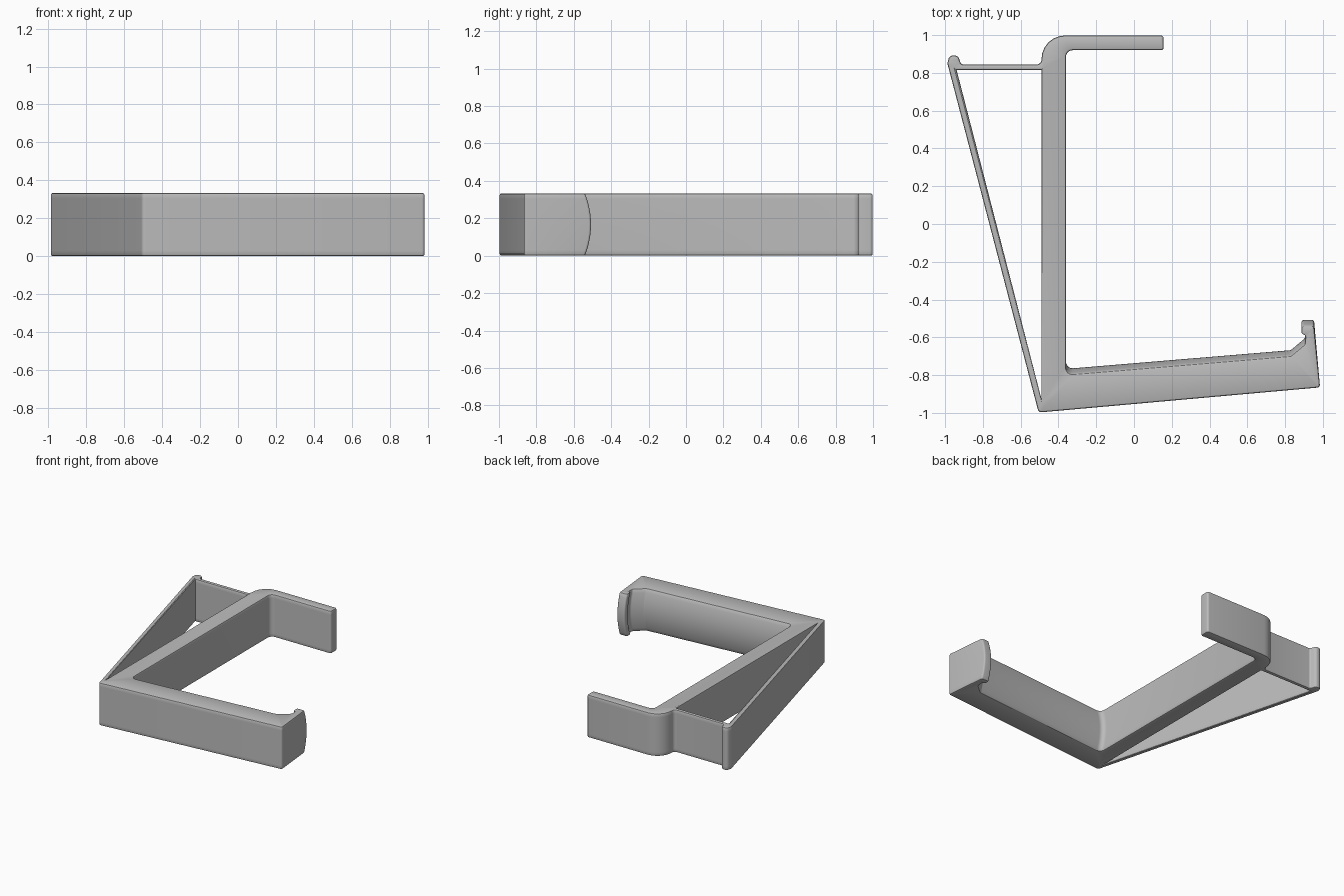
import bpy, bmesh, math
from mathutils import Vector

HEIGHT, BEVEL, CROWN = 0.333, 0.01, 0.032

cube = bpy.data.objects.get("Cube")
if cube:
    bpy.data.objects.remove(cube, do_unlink=True)

grey = bpy.data.materials.new("plain grey")
grey.use_nodes = True
grey.diffuse_color = (0.5, 0.5, 0.5, 1)
grey.node_tree.nodes["Principled BSDF"].inputs["Base Color"].default_value = (0.5, 0.5, 0.5, 1)


def rounded(corners, steps=6):
    """Fillet each corner (x, y, radius, crown); return points and crown weights."""
    out = []
    for i, (x, y, r, crown) in enumerate(corners):
        p = Vector((x, y))
        a = (Vector(corners[i - 1][:2]) - p).normalized()
        b = (Vector(corners[(i + 1) % len(corners)][:2]) - p).normalized()
        if r == 0:
            out.append((p, crown))
            continue
        half = a.angle(b) / 2
        centre = p + (a + b).normalized() * (r / math.sin(half))
        start = p + a * (r / math.tan(half)) - centre
        end = p + b * (r / math.tan(half)) - centre
        sweep = start.angle(end)
        for k in range(steps + 1):
            t = k / steps
            arc = (start * math.sin((1 - t) * sweep) + end * math.sin(t * sweep)) / math.sin(sweep)
            out.append((centre + arc, crown))
    return out


def inset(points, d):
    """Move every point into the solid, which lies left of the path."""
    out = []
    for i, (p, crown) in enumerate(points):
        e = (p - points[i - 1][0]).normalized()
        f = (points[(i + 1) % len(points)][0] - p).normalized()
        n = (Vector((-e.y, e.x)) + Vector((-f.y, f.x))).normalized()
        miter = min(2, 1 / max(0.1, n.dot(Vector((-e.y, e.x)))))
        out.append((p + n * d * miter, crown))
    return out


# Outer outline: arm, lip, spine, top hook, back plate and its bump
outer = rounded([
    (-0.505, -0.998, 0.02, 0), (0.985, -0.865, 0.015, 0),
    (0.953, -0.508, 0.013, 1), (0.887, -0.508, 0.013, 1),
    (0.887, -0.55, 0.012, 1), (0.907, -0.562, 0.01, 1),
    (0.905, -0.605, 0.02, 1), (0.83, -0.668, 0.02, 1),
    (-0.36, -0.767, 0.035, 1), (-0.36, 0.92, 0.035, 0),
    (0.157, 0.92, 0.015, 0), (0.157, 0.998, 0.015, 0),
    (-0.49, 0.998, 0.125, 0), (-0.49, 0.845, 0.025, 0),
    (-0.915, 0.845, 0.015, 0), (-0.932, 0.892, 0.025, 0),
    (-0.978, 0.892, 0.025, 0), (-0.988, 0.85, 0.02, 0),
])
# Triangular opening between the spine and the diagonal brace
opening = rounded([(-0.49, 0.815, 0, 0), (-0.49, -0.926, 0, 0), (-0.939, 0.815, 0, 0)])

# Layers from bottom to top: height and edge inset
low = [(0, BEVEL), (BEVEL * 0.3, BEVEL * 0.3)]
middle = [(BEVEL + (HEIGHT - 2 * BEVEL) * k / 16, 0) for k in range(17)]
layers = low + middle + [(HEIGHT - z, d) for z, d in reversed(low)]

bm = bmesh.new()
cap_edges = [[], []]
for path in (outer, opening):
    rings = []
    for z, d in layers:
        u = 2 * z / HEIGHT - 1
        # Crowned surfaces sag toward the two sides
        rings.append([bm.verts.new((p.x, p.y - crown * CROWN * u * u, z))
                      for p, crown in inset(path, d)])
    n = len(path)
    for lower, upper in zip(rings, rings[1:]):
        for i in range(n):
            j = (i + 1) % n
            bm.faces.new((lower[i], lower[j], upper[j], upper[i]))
    for edges, ring in zip(cap_edges, (rings[0], rings[-1])):
        edges += [bm.edges.get((ring[i - 1], ring[i])) for i in range(n)]

# Flat side faces with the opening left clear
for edges in cap_edges:
    bmesh.ops.triangle_fill(bm, use_beauty=True, edges=edges)
bmesh.ops.recalc_face_normals(bm, faces=bm.faces[:])

mesh = bpy.data.meshes.new("hook_frame")
bm.to_mesh(mesh)
bm.free()
mesh.materials.append(grey)
frame = bpy.data.objects.new("hook_frame", mesh)
bpy.context.collection.objects.link(frame)
bpy.ops.object.select_all(action="DESELECT")
frame.select_set(True)
bpy.context.view_layer.objects.active = frame
bpy.ops.object.shade_smooth_by_angle(angle=math.radians(30))
